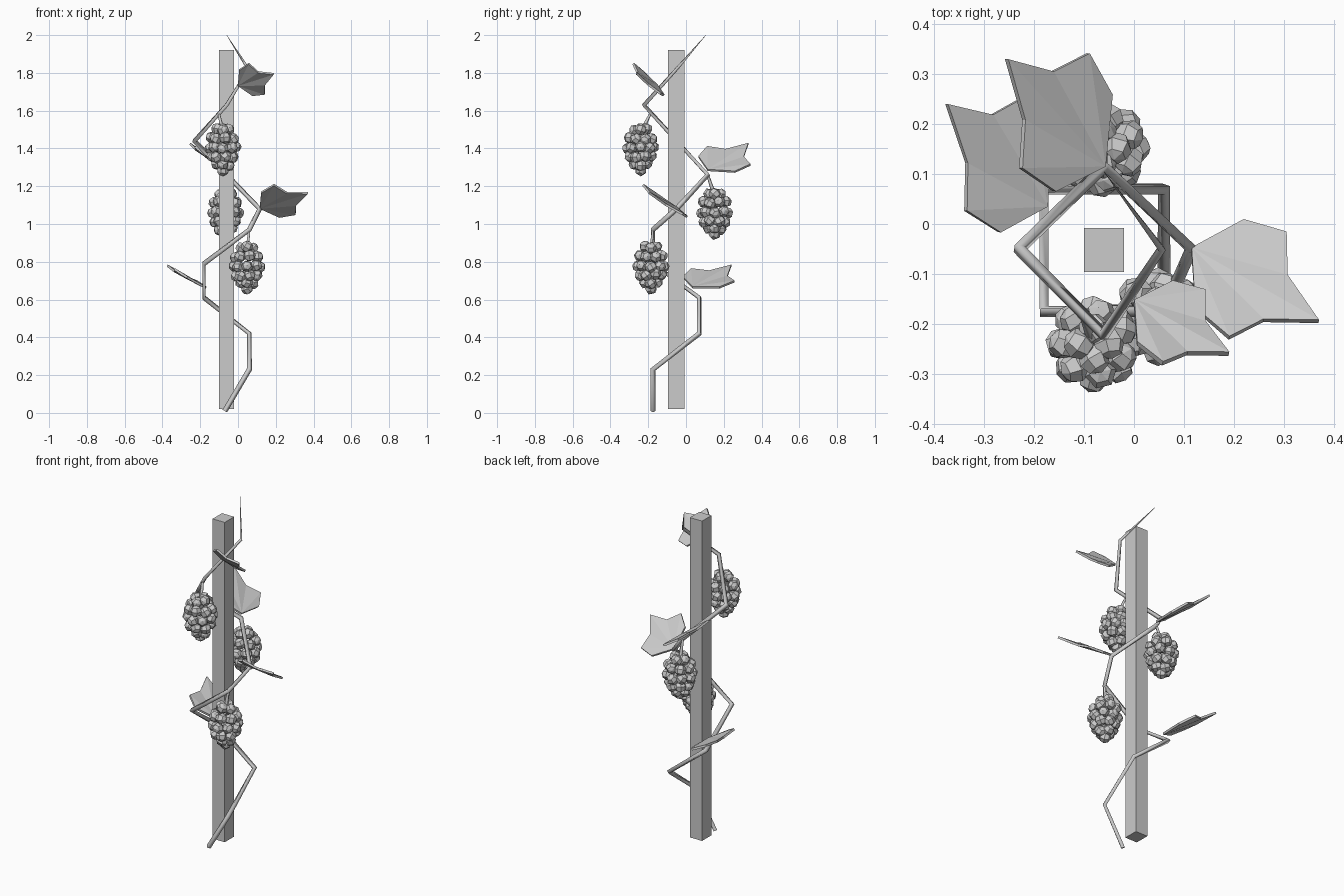
import bpy, bmesh, math, random
from mathutils import Vector, Matrix, Euler

if "Cube" in bpy.data.objects:
    bpy.data.objects.remove(bpy.data.objects["Cube"])

random.seed(4)


def finish(bm, name):
    bmesh.ops.recalc_face_normals(bm, faces=bm.faces)
    me = bpy.data.meshes.new(name)
    bm.to_mesh(me)
    bm.free()
    ob = bpy.data.objects.new(name, me)
    bpy.context.collection.objects.link(ob)
    return ob


def tube(name, pts, depth, radii):
    cu = bpy.data.curves.new(name, 'CURVE')
    cu.dimensions = '3D'
    cu.bevel_depth = depth
    cu.bevel_resolution = 0
    cu.use_fill_caps = True
    sp = cu.splines.new('POLY')
    sp.points.add(len(pts) - 1)
    for p, co, r in zip(sp.points, pts, radii):
        p.co = (*co, 1)
        p.radius = r
    ob = bpy.data.objects.new(name, cu)
    bpy.context.collection.objects.link(ob)
    return ob


# Square post
bm = bmesh.new()
bmesh.ops.create_cube(bm, size=1, matrix=Matrix.Translation((-.06, -.052, .97))
                      @ Matrix.Diagonal((.08, .088, 1.9, 1)))
finish(bm, "post")

# Vine winding round the post, tapering to a point
path = [(-.07, -.175, .01), (.06, -.175, .23), (.06, .07, .42), (-.18, .07, .61),
        (-.18, -.175, .79), (.06, -.175, .97), (.115, -.05, 1.08), (-.06, .115, 1.26),
        (-.23, -.05, 1.44), (-.06, -.222, 1.63), (.055, -.05, 1.82), (-.06, .105, 2.0)]
tube("vine", path, .014, [1] * 9 + [.9, .65, .05])

# Leaf outline: (fraction along base-to-tip, fraction of lobe span, lift)
HALF = [(.22, .42, 0), (.52, .5, .004), (.66, .21, -.006)]


def leaf(name, base, tip, lobe_a, lobe_b):
    base, tip = Vector(base), Vector(tip)
    along = tip - base
    across = Vector(lobe_a) - Vector(lobe_b)
    n = along.cross(across).normalized()
    if n.z < 0:
        n = -n
    rim = HALF + [(1, 0, 0)] + [(u, -v, h) for u, v, h in reversed(HALF)]
    bm = bmesh.new()
    root = bm.verts.new(base)
    vs = [bm.verts.new(base + along * u + across * v + n * h) for u, v, h in rim]
    for a, b in zip(vs, vs[1:]):
        bm.faces.new((root, a, b))
    ob = finish(bm, name)
    mod = ob.modifiers.new("thickness", 'SOLIDIFY')
    mod.thickness = .012
    mod.offset = 0


leaf("leaf_low", (-.175, .035, .665), (-.375, .24, .78), (-.34, .035, .755), (-.22, .265, .69))
leaf("leaf_back", (-.06, .115, 1.285), (-.255, .33, 1.425), (-.225, .115, 1.42), (-.09, .345, 1.325))
leaf("leaf_right", (.115, -.05, 1.085), (.37, -.195, 1.165), (.305, -.02, 1.06), (.19, -.23, 1.215))
leaf("leaf_high", (.0, -.155, 1.735), (.19, -.26, 1.795), (.14, -.13, 1.69), (.055, -.275, 1.85))

# Grape clusters: rings of chunky berries (height, ring radius, count)
RINGS = [(.105, .03, 4), (.058, .06, 7), (.008, .067, 8), (-.04, .056, 7),
         (-.08, .032, 4), (-.112, 0, 1)]


def cluster(name, c, top):
    c = Vector(c)
    bm = bmesh.new()
    for k, (h, r, n) in enumerate(RINGS):
        for i in range(n):
            a = math.tau * (i + .5 * (k % 2)) / n
            rot = Euler([random.uniform(0, 3) for _ in range(3)]).to_matrix().to_4x4()
            pos = c + Vector((r * math.cos(a), r * math.sin(a), h + random.uniform(-.006, .006)))
            bmesh.ops.create_uvsphere(bm, u_segments=6, v_segments=4, radius=.032,
                                      matrix=Matrix.Translation(pos) @ rot)
    finish(bm, name)
    tube(name + "_stem", [top, c + Vector((0, 0, .09))], .012, [.6, 1])


cluster("grapes_low", (.048, -.186, .77), (.06, -.175, .97))
cluster("grapes_back", (-.065, .152, 1.055), (-.06, .115, 1.26))
cluster("grapes_high", (-.08, -.24, 1.395), (-.1, -.19, 1.58))
